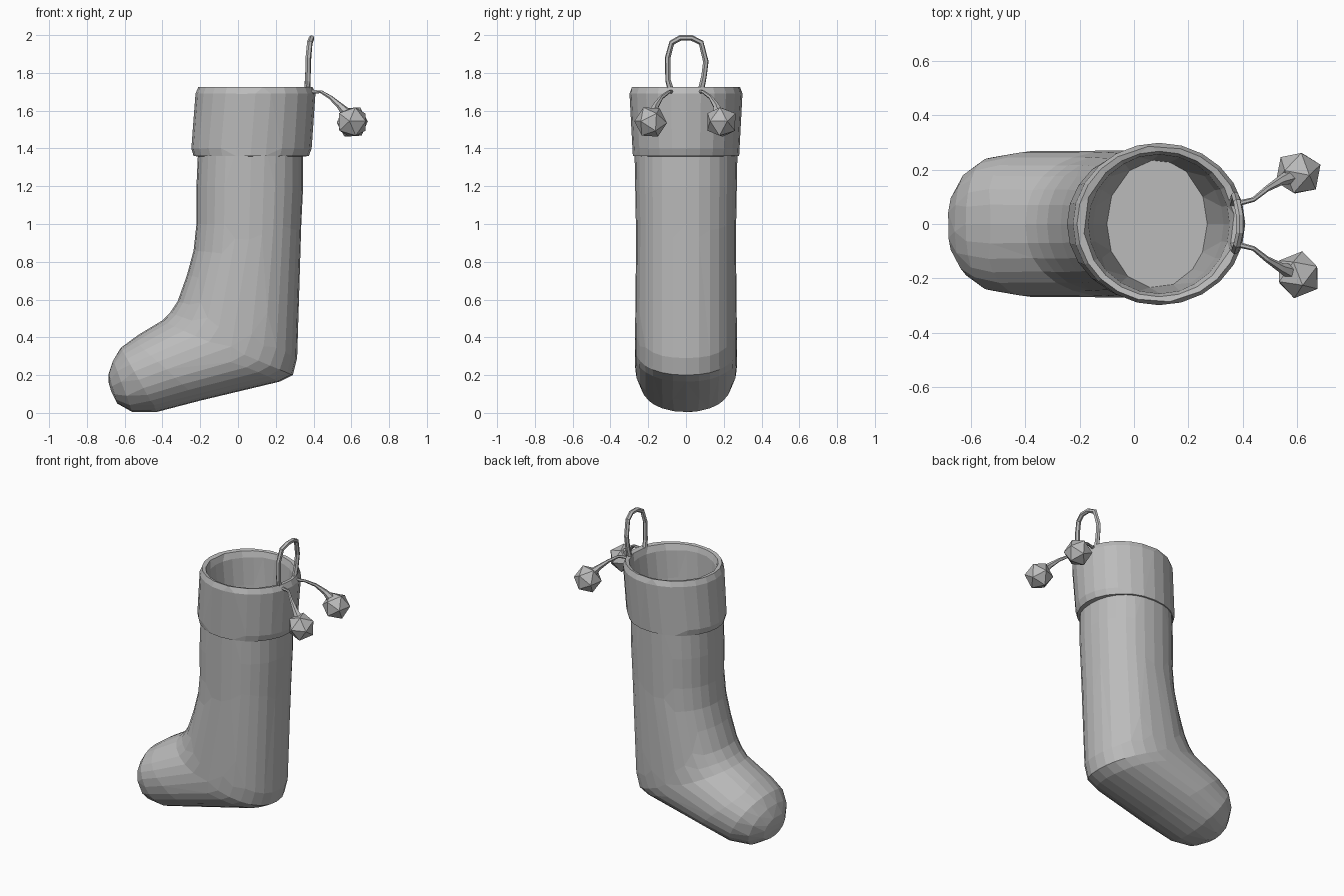
import bpy, bmesh, math
from mathutils import Vector

if "Cube" in bpy.data.objects:
    bpy.data.objects.remove(bpy.data.objects["Cube"])

grey = bpy.data.materials.new("grey")
grey.diffuse_color = (0.5, 0.5, 0.5, 1)
grey.use_nodes = True
grey.node_tree.nodes["Principled BSDF"].inputs["Base Color"].default_value = grey.diffuse_color


def signed_pow(v, p):
    return math.copysign(abs(v) ** p, v)


def loft(name, rings, sides, power, ratio):
    """Skin oval rings given as (front x, front z, back x, back z, half width); cap the last."""
    bm = bmesh.new()
    loops = []
    for fx, fz, bx, bz, w in rings:
        mid = Vector(((fx + bx) / 2, 0, (fz + bz) / 2))
        half = Vector((bx, 0, bz)) - mid
        loop = []
        for i in range(sides):
            a = 2 * math.pi * i / sides
            p = mid + half * signed_pow(math.cos(a), power)
            p.y = w * signed_pow(math.sin(a), power)
            loop.append(bm.verts.new(p))
        loops.append(loop)
    for lo, hi in zip(loops, loops[1:]):
        for i in range(sides):
            j = (i + 1) % sides
            bm.faces.new((lo[i], lo[j], hi[j], hi[i]))
    bm.faces.new(loops[-1])
    bmesh.ops.recalc_face_normals(bm, faces=bm.faces)
    me = bpy.data.meshes.new(name)
    bm.to_mesh(me)
    bm.free()
    me.materials.append(grey)
    ob = bpy.data.objects.new(name, me)
    bpy.context.collection.objects.link(ob)
    # faceted, hand-cut look
    dec = ob.modifiers.new("facets", 'DECIMATE')
    dec.ratio = ratio
    return ob


def cord(name, points, depth):
    """Thin cord through points (x, y, z, radius factor)."""
    cu = bpy.data.curves.new(name, 'CURVE')
    cu.dimensions = '3D'
    cu.bevel_depth = depth
    cu.bevel_resolution = 1
    cu.use_fill_caps = True
    sp = cu.splines.new('POLY')
    sp.points.add(len(points) - 1)
    for pt, (x, y, z, r) in zip(sp.points, points):
        pt.co = (x, y, z, 1)
        pt.radius = r
    sp.use_smooth = False
    cu.materials.append(grey)
    ob = bpy.data.objects.new(name, cu)
    bpy.context.collection.objects.link(ob)
    bpy.ops.object.select_all(action='DESELECT')
    ob.select_set(True)
    bpy.context.view_layer.objects.active = ob
    bpy.ops.object.convert(target='MESH')


# leg, heel, foot and toe
loft("leg_and_foot", [
    (-0.21, 1.42, 0.345, 1.42, 0.272),
    (-0.22, 1.20, 0.345, 1.20, 0.27),
    (-0.22, 1.00, 0.335, 1.00, 0.265),
    (-0.235, 0.86, 0.33, 0.80, 0.265),
    (-0.27, 0.73, 0.322, 0.60, 0.268),
    (-0.32, 0.59, 0.317, 0.42, 0.27),
    (-0.36, 0.53, 0.313, 0.29, 0.27),
    (-0.40, 0.49, 0.29, 0.20, 0.27),
    (-0.45, 0.46, 0.22, 0.165, 0.27),
    (-0.50, 0.43, 0.05, 0.125, 0.27),
    (-0.56, 0.39, -0.20, 0.065, 0.268),
    (-0.62, 0.345, -0.43, 0.005, 0.245),
    (-0.66, 0.28, -0.56, 0.005, 0.19),
    (-0.685, 0.21, -0.64, 0.05, 0.11),
    (-0.685, 0.16, -0.67, 0.11, 0.04),
], 28, 0.9, 0.6)

# folded cuff with rim and hollow inside
loft("cuff", [(f, z, b, z, w) for f, b, w, z in [
    (-0.19, 0.33, 0.255, 1.355),
    (-0.235, 0.375, 0.28, 1.36),
    (-0.247, 0.39, 0.286, 1.40),
    (-0.236, 0.40, 0.293, 1.55),
    (-0.225, 0.41, 0.299, 1.69),
    (-0.21, 0.395, 0.287, 1.725),
    (-0.185, 0.37, 0.268, 1.72),
    (-0.168, 0.352, 0.255, 1.68),
    (-0.15, 0.33, 0.25, 1.50),
    (-0.10, 0.27, 0.235, 1.20),
]], 24, 1.0, 0.75)

# hanging loop
cord("hanging_loop", [
    (0.365, -0.075, 1.69, 1.2), (0.37, -0.095, 1.76, 1), (0.372, -0.097, 1.88, 1),
    (0.38, -0.075, 1.96, 1), (0.39, -0.03, 1.985, 1), (0.39, 0.03, 1.985, 1),
    (0.38, 0.08, 1.96, 1), (0.372, 0.105, 1.86, 1), (0.37, 0.095, 1.78, 1),
    (0.365, 0.075, 1.69, 1.2)], 0.015)

# two pompoms on strings
for side, label in ((1, "back"), (-1, "front")):
    cord(label + "_pompom_string", [
        (0.36, side * 0.07, 1.70, 1), (0.44, side * 0.09, 1.70, 0.8),
        (0.49, side * 0.13, 1.67, 1), (0.54, side * 0.16, 1.625, 1.6),
        (0.59, side * 0.18, 1.57, 3)], 0.011)
    bpy.ops.mesh.primitive_ico_sphere_add(
        subdivisions=1, radius=0.088, location=(0.605, side * 0.187, 1.54),
        rotation=(0.3, 0.4, side * 0.5))
    ball = bpy.context.object
    ball.name = label + "_pompom"
    ball.data.materials.append(grey)
